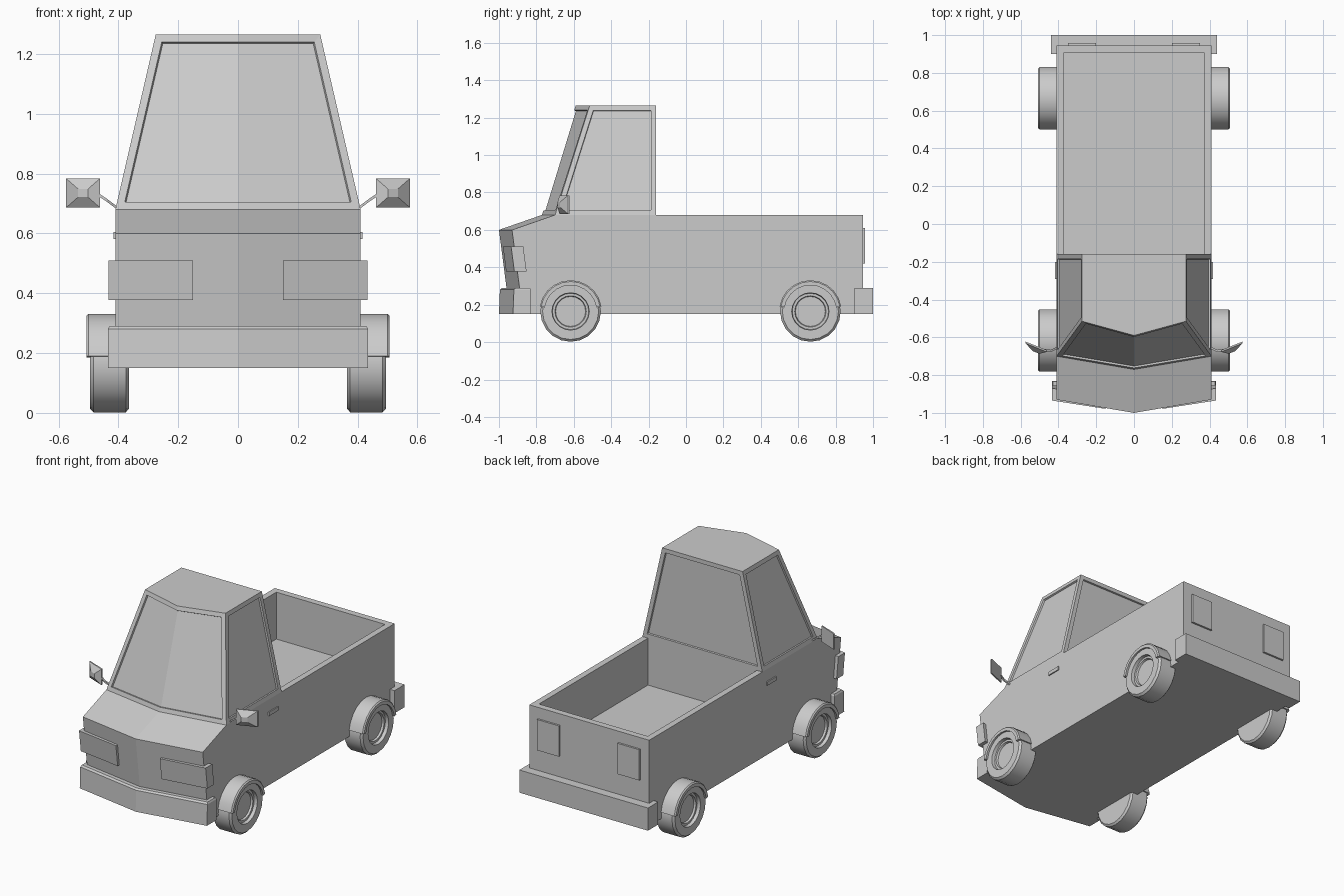
import bpy, bmesh
from math import sin, cos, pi, radians

if "Cube" in bpy.data.objects:
    bpy.data.objects.remove(bpy.data.objects["Cube"])


def finish(name, bm, mirror=False, smooth=False):
    bmesh.ops.recalc_face_normals(bm, faces=bm.faces)
    me = bpy.data.meshes.new(name)
    bm.to_mesh(me)
    bm.free()
    ob = bpy.data.objects.new(name, me)
    bpy.context.collection.objects.link(ob)
    if smooth:
        bpy.ops.object.select_all(action='DESELECT')
        ob.select_set(True)
        bpy.context.view_layer.objects.active = ob
        bpy.ops.object.shade_smooth_by_angle(angle=radians(35))
    if mirror:
        ob.modifiers.new("Mirror", 'MIRROR').use_mirror_merge = False
    return ob


def loft(rings):
    """Skin a list of equal-length point rings and cap both ends."""
    bm = bmesh.new()
    vs = [[bm.verts.new(p) for p in r] for r in rings]
    n = len(vs[0])
    for a, b in zip(vs, vs[1:]):
        for i in range(n):
            j = (i + 1) % n
            bm.faces.new((a[i], a[j], b[j], b[i]))
    bm.faces.new(vs[0])
    bm.faces.new(vs[-1])
    return bm


def box(x0, x1, y0, y1, z0, z1):
    return loft([[(x0, y0, z), (x1, y0, z), (x1, y1, z), (x0, y1, z)] for z in (z0, z1)])


def plan(z, w, y_mid, y_corner, y_back):
    """Five-sided plan outline with a V-shaped front."""
    return [(0, y_mid, z), (w, y_corner, z), (w, y_back, z), (-w, y_back, z), (-w, y_corner, z)]


def nose(x, z):
    """Y of the sloping V-shaped front panel."""
    return -1 + 0.13 * (0.6 - z) + 0.17 * x


# Lower body with hood
body = finish("body", loft([
    plan(0.15, 0.41, nose(0, 0.15), nose(0.41, 0.15), 0.945),
    plan(0.60, 0.41, -1.0, -0.93, 0.945),
    plan(0.68, 0.41, -0.77, -0.70, 0.945)]))

# Open cargo bed
cutter = finish("bed_cutter", box(-0.372, 0.372, -0.16, 0.905, 0.39, 0.9))
cutter.hide_render = True
cutter.hide_viewport = True
cut = body.modifiers.new("Bed", 'BOOLEAN')
cut.operation = 'DIFFERENCE'
cut.solver = 'EXACT'
cut.object = cutter

# Cab with recessed windows
bm = loft([plan(0.68, 0.41, -0.77, -0.70, -0.16),
           plan(1.265, 0.275, -0.59, -0.515, -0.16)])
bm.faces.ensure_lookup_table()
f = list(bm.faces)
for window in ([f[0], f[4]], [f[1]], [f[2]], [f[3]]):
    bm.normal_update()
    bmesh.ops.recalc_face_normals(bm, faces=bm.faces)
    bmesh.ops.inset_region(bm, faces=window, thickness=0.026, use_even_offset=True)
    bmesh.ops.inset_region(bm, faces=window, thickness=0.002, depth=-0.01, use_even_offset=True)
bmesh.ops.delete(bm, geom=[f[5]], context='FACES_ONLY')
finish("cab", bm)

# Bumpers
finish("front_bumper", loft([plan(0.15, 0.435, -1.0, -0.925, -0.83),
                             plan(0.28, 0.435, -0.995, -0.92, -0.83),
                             plan(0.29, 0.43, -0.985, -0.91, -0.835)]))
finish("rear_bumper", box(-0.44, 0.44, 0.90, 1.0, 0.15, 0.29))

# Lights
finish("headlight", loft([[
    (0.15, nose(0.15, z) - 0.016, z), (0.433, nose(0.433, z) - 0.02, z),
    (0.433, nose(0.433, z) + 0.045, z), (0.40, nose(0.40, z) + 0.045, z),
    (0.15, nose(0.15, z) + 0.02, z)] for z in (0.377, 0.51)]), mirror=True)
finish("tail_light", box(0.20, 0.35, 0.935, 0.957, 0.42, 0.61), mirror=True)

# Door handles
finish("door_handle", box(0.40, 0.417, -0.29, -0.20, 0.582, 0.605), mirror=True)


# Wing mirrors
def mirror_ring(half_x, half_z, dy):
    return [(0.518 + sx * half_x, -0.65 + sx * half_x * 0.4 + dy, 0.735 + sz * half_z)
            for sx, sz in ((-1, -1), (1, -1), (1, 1), (-1, 1))]


finish("wing_mirror", loft([mirror_ring(0.057, 0.049, 0.005), mirror_ring(0.057, 0.049, -0.004),
                            mirror_ring(0.017, 0.014, -0.03)]), mirror=True)
finish("mirror_arm", loft([[(x, y - 0.006, z - 0.005), (x, y + 0.006, z - 0.005),
                            (x, y + 0.006, z + 0.005), (x, y - 0.006, z + 0.005)]
                           for x, y, z in ((0.395, -0.65, 0.678), (0.44, -0.672, 0.712),
                                           (0.475, -0.667, 0.735))]), mirror=True)

# Wheels and fenders
SEG, AXLE = 20, 0.164
tyre = [(0.365, 0.10), (0.365, 0.15), (0.375, 0.162), (0.483, 0.162), (0.495, 0.15),
        (0.495, 0.10), (0.475, 0.097), (0.475, 0.084), (0.463, 0.080)]
for name, yc in (("front", -0.617), ("rear", 0.665)):
    finish(name + "_wheel", loft([[
        (x, yc + r * cos(2 * pi * i / SEG), AXLE + r * sin(2 * pi * i / SEG))
        for i in range(SEG)] for x, r in tyre]), mirror=True, smooth=True)
    arc = [radians(9 + 162 * i / 10) for i in range(11)]
    finish(name + "_fender", loft([[
        (x, yc + r * cos(a), AXLE + r * sin(a))
        for x, r in ((0.40, 0.14), (0.507, 0.14), (0.507, 0.160), (0.50, 0.167), (0.40, 0.167))]
        for a in arc]), mirror=True, smooth=True)
